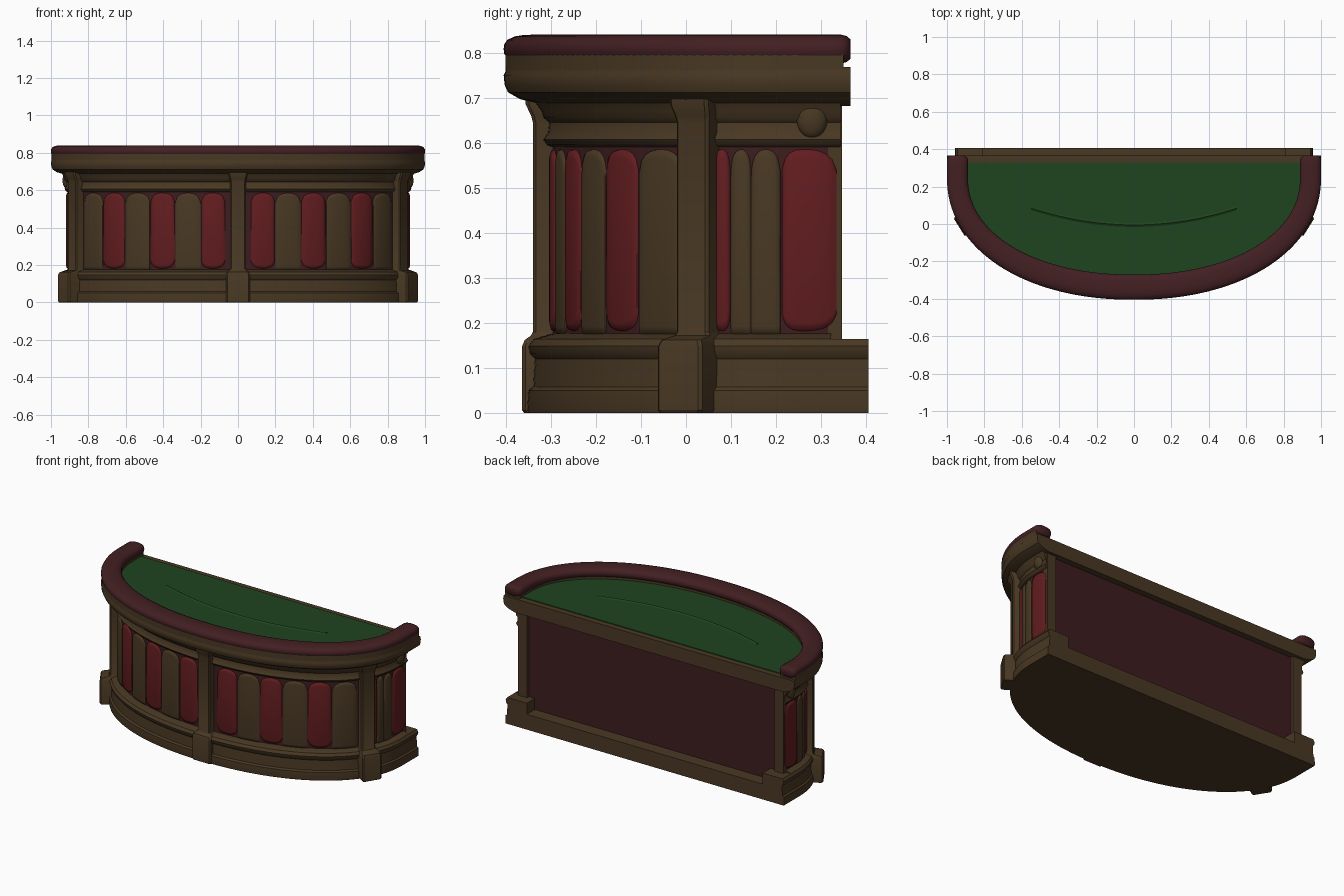
import bpy
import bmesh
from math import sin, cos, asin, acos, pi, radians
from mathutils import Vector

cube = bpy.data.objects.get("Cube")
if cube:
    bpy.data.objects.remove(cube)


def material(name, rgb):
    m = bpy.data.materials.new(name)
    m.use_nodes = True
    m.diffuse_color = (*rgb, 1)
    m.node_tree.nodes["Principled BSDF"].inputs["Base Color"].default_value = (*rgb, 1)
    return m


WOOD = material("dark wood", (0.067, 0.04, 0.017))
RED = material("red panel", (0.122, 0.012, 0.014))
MAROON = material("maroon leather", (0.056, 0.014, 0.016))
BACKING = material("dark maroon", (0.048, 0.012, 0.014))
FELT = material("green felt", (0.013, 0.058, 0.014))

CY = 0.25      # where the curved front meets the straight sides
WALL = 0.09    # inset of the body wall from the table edge
POW = 2.13     # fullness of the curve, 2 being an ellipse


def radii(d):
    return 1 - d, 0.655 - 1.2 * d


def place(t, d, side=1):
    """Point on the table outline inset by d; t = 0 at the front centre."""
    a, b = radii(d)
    if t < pi / 2:
        return Vector((side * a * sin(t) ** (2 / POW), CY - b * cos(t) ** (2 / POW), 0))
    return Vector((side * a, CY + t - pi / 2, 0))


def normal(t, side=1):
    a, b = radii(WALL)
    if t >= pi / 2:
        return Vector((side, 0, 0))
    e = 2 - 2 / POW
    return Vector((side * sin(t) ** e / a, -cos(t) ** e / b, 0)).normalized()


def at_x(x):
    return asin((x / radii(WALL)[0]) ** (POW / 2))


def at_y(y):
    return acos(((CY - y) / radii(WALL)[1]) ** (POW / 2))


def outline(d, back, n=48):
    half = [place(pi / 2 * i / n, d) for i in range(n + 1)]
    half.append(Vector((1 - d, back, 0)))
    return [Vector((-p.x, p.y, 0)) for p in half[:0:-1]] + half


def make(name, bm, mat, smooth=35):
    bmesh.ops.recalc_face_normals(bm, faces=bm.faces)
    me = bpy.data.meshes.new(name)
    bm.to_mesh(me)
    bm.free()
    me.materials.append(mat)
    ob = bpy.data.objects.new(name, me)
    bpy.context.collection.objects.link(ob)
    bpy.ops.object.select_all(action='DESELECT')
    ob.select_set(True)
    bpy.context.view_layer.objects.active = ob
    bpy.ops.object.shade_smooth_by_angle(angle=radians(smooth))


def loft(name, rings, mat, smooth=35):
    """Join closed rings of points and cap both ends."""
    bm = bmesh.new()
    loops = [[bm.verts.new(p) for p in r] for r in rings]
    for lo, hi in zip(loops, loops[1:]):
        for i in range(len(lo)):
            j = (i + 1) % len(lo)
            bm.faces.new((lo[i], lo[j], hi[j], hi[i]))
    bm.faces.new(loops[0])
    bm.faces.new(loops[-1])
    make(name, bm, mat, smooth)


def layered(name, profile, back, mat):
    """Solid following the table outline, with a moulding profile of (inset, height)."""
    loft(name, [[p + Vector((0, 0, z)) for p in outline(d, back)]
                for d, z in profile], mat)


def sweep(name, section, t_end, tips, mat):
    """Carry a closed (inset, height) section round the edge; tips shrink its ends."""
    mid_d = sum(d for d, _ in section) / len(section)
    mid_z = sum(z for _, z in section) / len(section)
    half = [(1, t_end * s / 58, 1.0) for s in range(59)]
    half += [(1, t_end + extra, k) for extra, k in tips]
    rings = []
    for side, t, k in [(-1, t, k) for _, t, k in half[:0:-1]] + half:
        rings.append([place(t, mid_d + k * (d - mid_d), side)
                      + Vector((0, 0, mid_z + k * (z - mid_z))) for d, z in section])
    loft(name, rings, mat, 50)


def return_piece(name, profile, inner, back, side):
    """Straight run of a moulding that carries it round to the back corner."""
    section = [(1 - d, z) for d, z in profile]
    section += [(inner, profile[-1][1]), (inner, profile[0][1])]
    loft(name, [[(side * x, y, z) for x, z in section] for y in (0.3, back)], WOOD)


def box(name, lo, hi, mat):
    bm = bmesh.new()
    bmesh.ops.create_cube(bm, size=1)
    lo, hi = Vector(lo), Vector(hi)
    for v in bm.verts:
        v.co = (lo + hi) / 2 + v.co * (hi - lo)
    make(name, bm, mat)


# Body, mouldings and top
BASE = [(0.045, 0), (0.043, 0.01), (0.045, 0.05), (0.054, 0.058), (0.057, 0.12),
        (0.048, 0.132), (0.045, 0.148), (0.055, 0.164), (0.088, 0.176)]
FRIEZE = [(0.09, 0.59), (0.08, 0.595), (0.073, 0.607), (0.082, 0.622), (0.084, 0.645),
          (0.074, 0.655), (0.07, 0.67), (0.055, 0.695)]
layered("body", [(WALL, 0.08), (WALL, 0.695)], 0.327, BACKING)
layered("base_moulding", BASE, 0.322, WOOD)
layered("frieze", FRIEZE, 0.322, WOOD)
layered("apron", [(0.08, 0.682), (0.06, 0.688), (0.03, 0.697), (0.008, 0.712),
                  (0.002, 0.728), (0.0, 0.75), (0.003, 0.757), (0.003, 0.768)],
        0.365, WOOD)
layered("felt_top", [(0.1, 0.75), (0.1, 0.773)], 0.33, FELT)
box("back_step", (-0.9, 0.3, 0), (0.9, 0.405, 0.095), WOOD)

# Padded arm rest on a wooden bed, swept round the table edge
sweep("arm_rest_bed", [(0.003, 0.76), (0.105, 0.76), (0.105, 0.8), (0.003, 0.8)],
      pi / 2 + 0.1, [], WOOD)
pad = []
for i in range(20):
    c, s = cos(2 * pi * i / 20), sin(2 * pi * i / 20)
    size = (abs(c) ** 2.7 + abs(s) ** 2.7) ** (-1 / 2.7)
    pad.append((0.056 - 0.056 * c * size, 0.808 + 0.032 * s * size))
sweep("arm_rest", pad, pi / 2 + 0.095, [(0.012, 0.9), (0.02, 0.68)], MAROON)


def panel(name, t0, t1, side, red):
    """Board bent to the wall: red ones are rounded at both ends, wood ones arched on top."""
    sections = []
    bulge, span = (0.008, 0.94) if red else (0.006, 0.99)
    for i in range(15):
        u = 0.99 * (i / 7 - 1)
        t = (t0 + t1) / 2 + span * u * (t1 - t0) / 2
        arch = (1 - abs(u) ** 2.4) ** (1 / 2.4)
        lo = 0.225 - 0.045 * arch if red else 0.172
        hi = 0.53 + 0.057 * arch
        out = 0.002 + bulge * arch
        n, p = normal(t, side), place(t, WALL, side)
        sections.append([p + n * o + Vector((0, 0, z)) for o, z in
                         ((-0.006, lo), (out * 0.6, lo + 0.004), (out, lo + 0.02),
                          (out, hi - 0.02), (out * 0.6, hi - 0.004), (-0.006, hi))])
    loft(name, sections, RED if red else WOOD, 60)


front_edges = [at_x(x) for x in (0.065, 0.2, 0.335, 0.47, 0.6, 0.72, 0.82)]
side_edges = [at_y(y) for y in (0.06, 0.1, 0.145, 0.21)] + [pi / 2 + 0.09]
for side, label in ((1, "left"), (-1, "right")):
    for i in range(6):
        panel(f"front_panel_{label}_{i + 1}", front_edges[i], front_edges[i + 1],
              side, i % 2 == 0)
    for i in range(4):
        panel(f"side_panel_{label}_{i + 1}", side_edges[i], side_edges[i + 1],
              side, i in (0, 3))


# Posts: plinth, shaft and flared capital
def post(name, t, side, shaft, plinth):
    n, p = normal(t, side), place(t, WALL, side)
    tan = Vector((-n.y, n.x, 0))
    (sw, so), (pw, po) = shaft, plinth
    rows = [(pw - 0.004, po - 0.004, 0), (pw, po, 0.006), (pw, po, 0.148),
            (pw - 0.006, po - 0.006, 0.162), (sw + 0.004, so + 0.004, 0.172),
            (sw, so, 0.18), (sw, so, 0.645), (sw + 0.003, so + 0.004, 0.66),
            (sw + 0.008, so + 0.016, 0.685), (sw + 0.008, so + 0.016, 0.705)]
    rings = []
    for w, o, z in rows:
        c = 0.007
        pts = ((-w, -0.04), (w, -0.04), (w, o - c), (w - c, o), (c - w, o), (-w, o - c))
        rings.append([p + tan * a + n * b + Vector((0, 0, z)) for a, b in pts])
    loft(name, rings, WOOD, 30)


post("front_post", 0, 1, (0.042, 0.043), (0.064, 0.067))
for side, label in ((1, "left"), (-1, "right")):
    post(f"side_post_{label}", at_y(0.036), side, (0.042, 0.045), (0.058, 0.1))
    # Back corner: moulding returns, upright and round boss
    return_piece(f"base_return_{label}", BASE[:-1], 0.81, 0.405, side)
    return_piece(f"frieze_return_{label}", FRIEZE, 0.85, 0.343, side)
    xs = sorted((side * 0.85, side * 0.912))
    box(f"back_upright_{label}", (xs[0], 0.315, 0.09), (xs[1], 0.346, 0.7), WOOD)
    bm = bmesh.new()
    bmesh.ops.create_uvsphere(bm, u_segments=20, v_segments=12, radius=1)
    for v in bm.verts:
        v.co = Vector((side * 0.918 + v.co.x * 0.02, 0.28 + v.co.y * 0.034,
                       0.652 + v.co.z * 0.042))
    make(f"corner_boss_{label}", bm, WOOD, 60)

# Raised arc on the felt
sections = []
for i in range(41):
    x = -0.55 + 1.1 * i / 40
    y = -0.005 + 0.09 * (x / 0.55) ** 2
    sections.append([(x, y - 0.012, 0.772), (x, y, 0.779), (x, y + 0.012, 0.772)])
loft("felt_arc", sections, FELT)
